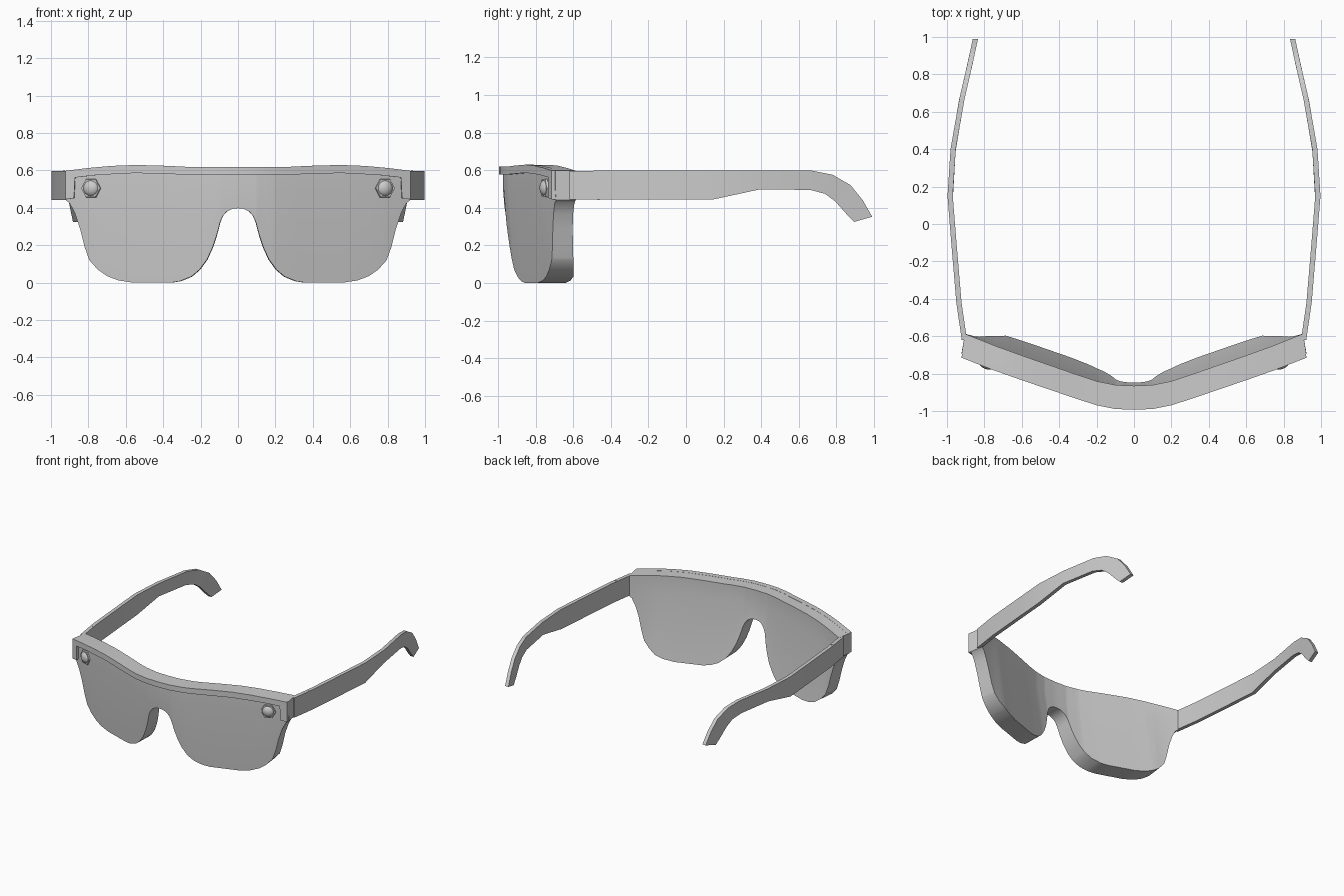
import bpy, bmesh, math
from mathutils import Vector, Matrix

if "Cube" in bpy.data.objects:
    bpy.data.objects.remove(bpy.data.objects["Cube"])


def interp(points, t):
    """Piecewise linear lookup in a list of (key, value) pairs."""
    if t <= points[0][0]:
        return points[0][1]
    for (a, va), (b, vb) in zip(points, points[1:]):
        if t <= b:
            return va + (vb - va) * (t - a) / (b - a)
    return points[-1][1]


def finish(name, bm, angle=30):
    bmesh.ops.recalc_face_normals(bm, faces=bm.faces)
    mesh = bpy.data.meshes.new(name)
    bm.to_mesh(mesh)
    bm.free()
    ob = bpy.data.objects.new(name, mesh)
    bpy.context.collection.objects.link(ob)
    bpy.ops.object.select_all(action='DESELECT')
    ob.select_set(True)
    bpy.context.view_layer.objects.active = ob
    bpy.ops.object.shade_smooth_by_angle(angle=math.radians(angle))
    return ob


def loft(name, sections, angle=30):
    """Closed skin through a row of equal-count cross-sections."""
    bm = bmesh.new()
    rings = [[bm.verts.new(p) for p in s] for s in sections]
    n = len(rings[0])
    for r, s in zip(rings, rings[1:]):
        for i in range(n):
            j = (i + 1) % n
            bm.faces.new((r[i], r[j], s[j], s[i]))
    bm.faces.new(rings[0])
    bm.faces.new(rings[-1])
    return finish(name, bm, angle)


# Plan curve of the brow front, and the front-view top / bottom outlines
WRAP = [(0, -.993), (.1, -.989), (.2, -.969), (.3, -.937), (.45, -.886),
        (.6, -.835), (.75, -.782), (.922, -.715)]
TOP = [(0, .617), (.25, .617), (.4, .624), (.55, .628), (.68, .623),
       (.8, .612), (.922, .597)]
BOTTOM = [(0, .398), (.03, .395), (.06, .38), (.08, .358), (.095, .325), (.115, .25),
          (.135, .19), (.165, .125), (.205, .07), (.25, .032), (.31, .008), (.36, 0),
          (.56, 0), (.64, .012), (.7, .035), (.75, .07), (.795, .12), (.82, .19),
          (.845, .29), (.872, .37), (.9, .425), (.922, .442)]
BROW = [(0, .577), (.25, .577), (.55, .586), (.75, .576), (.872, .562),
        (.877, .452), (.922, .445)]


def mirrored_keys(*tables):
    keys = sorted({k for t in tables for k, _ in t})
    return [-k for k in reversed(keys) if k > 0] + keys


def lens_front(x, z):
    return interp(WRAP, abs(x)) + .02 + .08 * max(0, .5 - z)


def back(x, z):
    return interp(WRAP, abs(x)) + .128 + .16 * max(0, .5 - z) * min(1, (.95 - abs(x)) / .25)


# One-piece wraparound lens shield with a nose notch
sections = []
for x in mirrored_keys(WRAP, TOP, BOTTOM):
    t, b = interp(TOP, abs(x)), interp(BOTTOM, abs(x))
    xb = x * .98
    mid = max(b + .002, min(.5, t - .01))
    sections.append([(x, lens_front(x, b), b), (x, lens_front(x, mid), mid),
                     (x, lens_front(x, t), t), (xb, back(x, t), t),
                     (xb, back(x, mid), mid), (xb, back(x, b), b)])
loft("lens_shield", sections, 35)

# Raised brow bar, turning down at both ends
sections = []
for x in mirrored_keys(WRAP, TOP, BROW):
    y, t, b = interp(WRAP, abs(x)), interp(TOP, abs(x)), interp(BROW, abs(x))
    sections.append([(x, y, b), (x, y, t + .001),
                     (x * .995, y + .04, t + .001), (x * .995, y + .04, b)])
loft("brow_bar", sections)

# Temple arms: bowed in plan, tapered and hooked at the ear
BOW = [(-.62, .921), (-.42, .95), (-.1, .977), (.15, .997), (.4, .981),
       (.66, .936), (.85, .892), (.99, .862)]
ARM = [((-.62, .596), (-.62, .443)), ((-.42, .597), (-.42, .443)),
       ((-.1, .597), (-.1, .443)), ((.15, .597), (.14, .443)),
       ((.4, .597), (.39, .497)), ((.67, .597), (.66, .495)),
       ((.78, .575), (.74, .474)), ((.875, .52), (.795, .432)),
       ((.94, .44), (.85, .37)), ((.99, .352), (.895, .325))]
for side, s in (("left", -1), ("right", 1)):
    sections = []
    for (yt, zt), (yb, zb) in ARM:
        xt, xb = interp(BOW, yt), interp(BOW, yb)
        sections.append([(s * xt, yt, zt), (s * (xt - .028), yt, zt),
                         (s * (xb - .028), yb, zb), (s * xb, yb, zb)])
    loft("temple_arm_" + side, sections, 30)

    # Hinge pin through the arm
    bm = bmesh.new()
    bmesh.ops.create_cone(bm, cap_ends=True, segments=8, radius1=.006, radius2=.006,
                          depth=.158,
                          matrix=Matrix.Translation((s * .93, -.465, .52)))
    finish("hinge_pin_" + side, bm)

    # Rivet: hexagonal collar with a domed head, facing along the lens normal
    centre = Vector((s * .785, lens_front(.785, .505), .505))
    normal = Vector((s * .35, -1, 0)).normalized()
    across = Vector((0, 0, 1)).cross(normal)
    frame = Matrix((Vector((0, 0, 1)), -across, normal)).transposed().to_4x4()
    place = Matrix.Translation(centre) @ frame
    bm = bmesh.new()
    bmesh.ops.create_cone(bm, cap_ends=True, segments=6, radius1=.058, radius2=.054,
                          depth=.02, matrix=place)
    finish("rivet_collar_" + side, bm)
    bm = bmesh.new()
    bmesh.ops.create_uvsphere(bm, u_segments=16, v_segments=10, radius=.044,
                              matrix=place @ Matrix.Diagonal((1, 1, .65, 1)))
    finish("rivet_dome_" + side, bm, 60)
